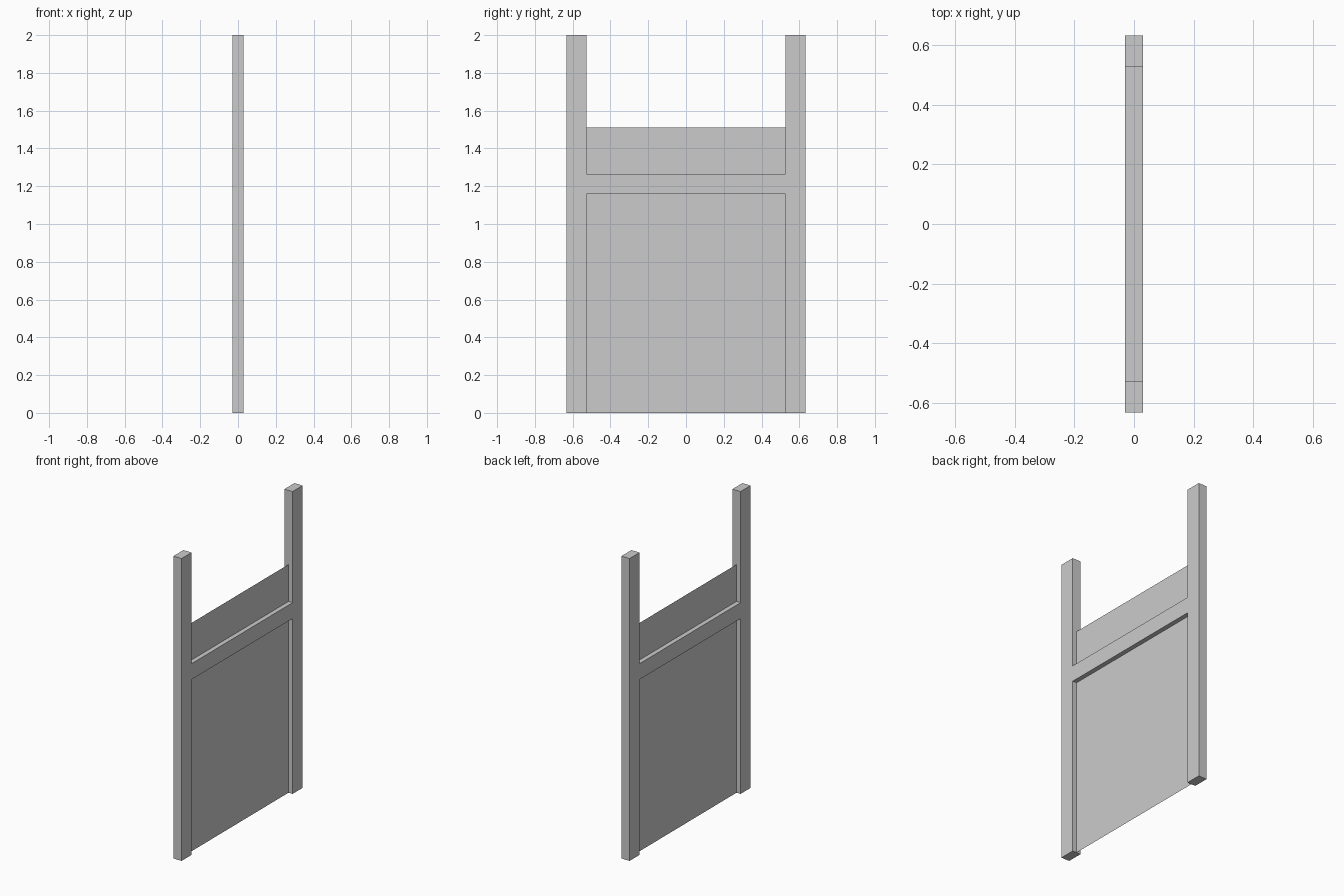
import bpy
import bmesh

if "Cube" in bpy.data.objects:
    bpy.data.objects.remove(bpy.data.objects["Cube"])

OUT, INN = 0.632, 0.528        # outer and inner half widths of the frame
DEPTH = 0.06                   # frame thickness along x
RAIL_LOW, RAIL_TOP = 1.16, 1.265
PANEL_TOP, TOP = 1.51, 2.0


def make_profile(name, points, depth=0.0):
    """Flat (y, z) outline at x = 0, extruded evenly about x = 0 if depth is set."""
    bm = bmesh.new()
    face = bm.faces.new([bm.verts.new((-depth / 2, y, z)) for y, z in points])
    if depth:
        res = bmesh.ops.extrude_face_region(bm, geom=[face], use_keep_orig=True)
        verts = [g for g in res["geom"] if isinstance(g, bmesh.types.BMVert)]
        bmesh.ops.translate(bm, verts=verts, vec=(depth, 0, 0))
        bmesh.ops.recalc_face_normals(bm, faces=bm.faces)
    mesh = bpy.data.meshes.new(name)
    bm.to_mesh(mesh)
    bm.free()
    obj = bpy.data.objects.new(name, mesh)
    bpy.context.collection.objects.link(obj)
    return obj


def make_panel(name, low, high):
    return make_profile(name, [(-INN, low), (INN, low), (INN, high), (-INN, high)])


# H-shaped frame: two posts joined by a cross rail
right_half = [(INN, RAIL_LOW), (INN, 0), (OUT, 0), (OUT, TOP), (INN, TOP), (INN, RAIL_TOP)]
left_half = [(-y, z) for y, z in reversed(right_half)]
make_profile("frame", right_half + left_half, DEPTH)

# Thin sheets in the middle of the frame, below and above the rail
make_panel("lower_panel", 0.0, RAIL_LOW)
make_panel("upper_panel", RAIL_TOP, PANEL_TOP)
